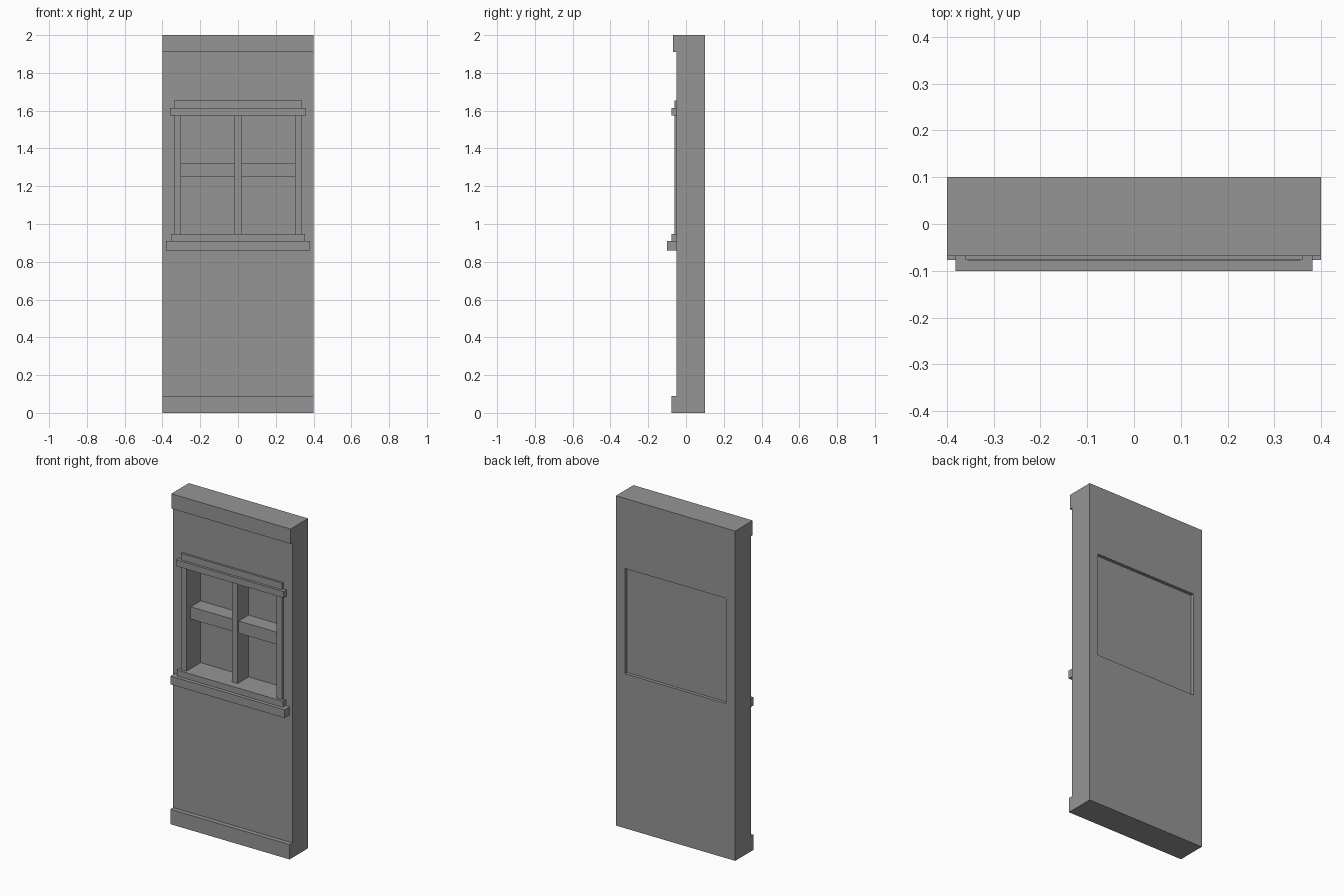
import bpy
import bmesh

if "Cube" in bpy.data.objects:
    bpy.data.objects.remove(bpy.data.objects["Cube"])

# Single plain grey
grey = bpy.data.materials.new("plain_grey")
grey.use_nodes = True
colour = (0.3, 0.3, 0.3, 1)
grey.diffuse_color = colour
grey.node_tree.nodes["Principled BSDF"].inputs["Base Color"].default_value = colour


def prism(name, profile, x0, x1):
    """Extrude a (y, z) profile along x."""
    bm = bmesh.new()
    face = bm.faces.new([bm.verts.new((x0, y, z)) for y, z in profile])
    extruded = bmesh.ops.extrude_face_region(bm, geom=[face])["geom"]
    verts = [v for v in extruded if isinstance(v, bmesh.types.BMVert)]
    bmesh.ops.translate(bm, verts=verts, vec=(x1 - x0, 0, 0))
    bmesh.ops.recalc_face_normals(bm, faces=bm.faces)
    mesh = bpy.data.meshes.new(name)
    bm.to_mesh(mesh)
    bm.free()
    mesh.materials.append(grey)
    obj = bpy.data.objects.new(name, mesh)
    bpy.context.collection.objects.link(obj)
    return obj


def box(name, x, y, z):
    return prism(name, [(y[0], z[0]), (y[1], z[0]), (y[1], z[1]), (y[0], z[1])], *x)


FRONT, BACK, GLASS = -0.05, 0.1, 0.08
OUTER, INNER = 0.34, 0.303
BOTTOM, SILL, HEAD = 0.937, 0.947, 1.575

# Wall with projecting skirting and cornice
wall = prism("wall", [(BACK, 0), (BACK, 2), (-0.068, 2), (-0.068, 1.91),
                      (FRONT, 1.91), (FRONT, 0.09), (-0.077, 0.09), (-0.077, 0)],
             -0.4, 0.4)

# Window opening
cutter = box("opening_cutter", (-OUTER, OUTER), (-0.2, 0.2), (BOTTOM, HEAD))
cutter.hide_render = True
cut = wall.modifiers.new("opening", "BOOLEAN")
cut.operation = "DIFFERENCE"
cut.solver = "EXACT"
cut.object = cutter
bpy.context.view_layer.objects.active = wall
bpy.ops.object.modifier_apply(modifier=cut.name)
bpy.data.objects.remove(cutter)

# Side jambs running through the wall depth
for side, x in (("right", (-OUTER, -INNER)), ("left", (INNER, OUTER))):
    box(side + "_jamb", x, (-0.062, GLASS - 0.004), (BOTTOM, HEAD))

# Pane, mullion and crossbars
box("window_pane", (-OUTER, OUTER), (GLASS - 0.005, GLASS), (BOTTOM, HEAD))
box("mullion", (-0.019, 0.019), (-0.03, GLASS - 0.004), (SILL, HEAD))
for side, x in (("right", (-INNER, -0.019)), ("left", (0.019, INNER))):
    box(side + "_crossbar", x, (-0.02, GLASS - 0.004), (1.248, 1.322))

# Sill and head mouldings
box("inner_sill", (-INNER, INNER), (FRONT, GLASS - 0.004), (BOTTOM, SILL))
box("upper_sill", (-0.356, 0.356), (-0.078, FRONT), (0.911, SILL))
box("lower_sill", (-0.382, 0.382), (-0.1, FRONT), (0.861, 0.911))
box("head_moulding", (-0.36, 0.36), (-0.077, FRONT), (HEAD, 1.613))
box("head_cap", (-0.339, 0.339), (-0.062, FRONT), (1.613, 1.653))
